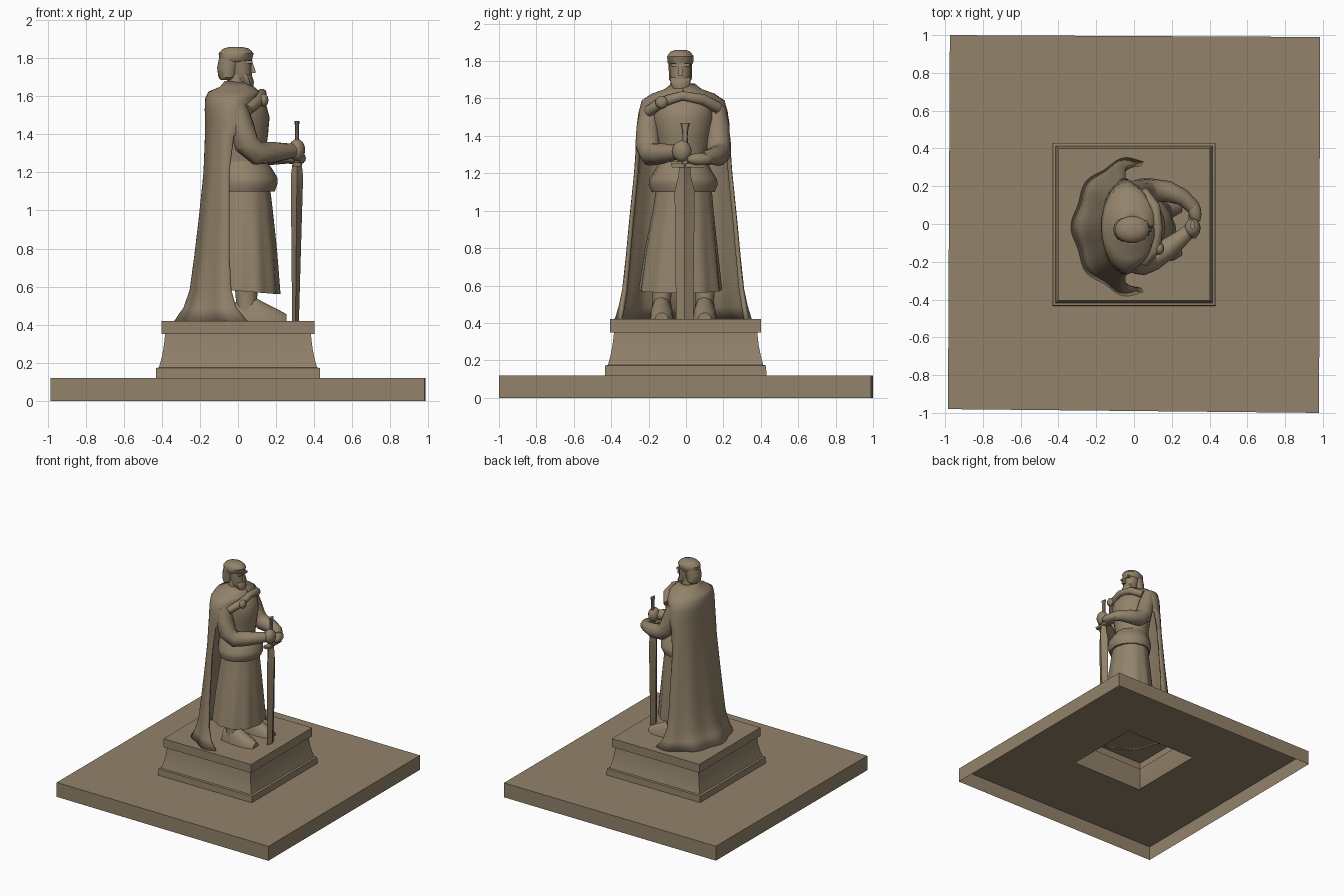
import bpy, bmesh, math
from mathutils import Vector

stone = bpy.data.materials.new("weathered_bronze")
stone.diffuse_color = (0.29, 0.225, 0.145, 1)


def finish(name, bm, angle=40, fix=True):
    if fix:
        bmesh.ops.recalc_face_normals(bm, faces=bm.faces)
    me = bpy.data.meshes.new(name)
    bm.to_mesh(me)
    bm.free()
    ob = bpy.data.objects.new(name, me)
    bpy.context.collection.objects.link(ob)
    me.materials.append(stone)
    bpy.ops.object.select_all(action='DESELECT')
    ob.select_set(True)
    bpy.context.view_layer.objects.active = ob
    bpy.ops.object.shade_smooth_by_angle(angle=math.radians(angle))
    return ob


def skin(name, rings, closed=True, caps=(True, True), angle=40):
    """Bridge equal-length rings of points into a surface."""
    bm = bmesh.new()
    vs = [[bm.verts.new(p) for p in r] for r in rings]
    n = len(vs[0])
    for a, b in zip(vs, vs[1:]):
        for i in range(n if closed else n - 1):
            j = (i + 1) % n
            bm.faces.new((a[i], a[j], b[j], b[i]))
    if caps[0]:
        bm.faces.new(vs[0][::-1])
    if caps[1]:
        bm.faces.new(vs[-1])
    return finish(name, bm, angle)


def body(name, rows, n=24, fold=0, count=9, tilt=0, **kw):
    """Loft of ellipses, rows = (z, cx, cy, rx, ry); folds grow downwards."""
    rings = []
    for k, (z, cx, cy, rx, ry) in enumerate(rows):
        ring = []
        for i in range(n):
            a = 2 * math.pi * i / n
            f = 1 + fold * k / (len(rows) - 1) * math.cos(count * a)
            ring.append((cx + rx * f * math.cos(a), cy + ry * f * math.sin(a),
                         z + tilt * math.cos(a) * k / (len(rows) - 1)))
        rings.append(ring)
    return skin(name, rings, **kw)


def tube(name, pts, radii, n=12):
    pts = [Vector(p) for p in pts]
    rings = []
    for i, (p, r) in enumerate(zip(pts, radii)):
        d = pts[min(i + 1, len(pts) - 1)] - pts[max(i - 1, 0)]
        q = d.to_track_quat('Z', 'Y')
        rings.append([p + q @ Vector((r * math.cos(2 * math.pi * k / n),
                                      r * math.sin(2 * math.pi * k / n), 0)) for k in range(n)])
    return skin(name, rings)


def ball(name, loc, size, rot=0):
    bm = bmesh.new()
    bmesh.ops.create_uvsphere(bm, u_segments=12, v_segments=8, radius=1)
    ob = finish(name, bm)
    ob.location, ob.scale, ob.rotation_euler = loc, size, (0, 0, rot)
    return ob


def square(z, h, hy=None, cx=0.0, cy=0.0):
    hy = hy or h
    return [(cx + x * h, cy + y * hy, z) for x, y in ((-1, -1), (1, -1), (1, 1), (-1, 1))]


# ground slab: open underneath, hole in the top below the pedestal
corners = ((-0.985, -0.98), (0.98, -1.0), (0.985, 0.99), (-0.975, 1.0))
skin("ground_slab", [[(x, y, 0) for x, y in corners], [(x, y, 0.12) for x, y in corners],
                     square(0.12, 0.34)], caps=(False, False))

# pedestal: base course, concave shaft, top plate
skin("pedestal", [square(z, h, cy=-0.002) for z, h in (
    (0.12, 0.33), (0.12, 0.432), (0.172, 0.43), (0.176, 0.415), (0.22, 0.403), (0.28, 0.391),
    (0.35, 0.383), (0.35, 0.403), (0.42, 0.403))], caps=(False, True), angle=25)

# boots and legs
for side, y in (("right", -0.13), ("left", 0.1)):
    body(side + "_leg", [(0.43, 0.05, y, 0.065, 0.055), (0.52, 0.045, y, 0.055, 0.05),
                         (0.75, 0.04, y, 0.07, 0.065)], n=12)
    skin(side + "_shoe", [[(x, y + w * math.cos(t), 0.42 + h * max(0, math.sin(t)))
                           for t in [2 * math.pi * i / 12 for i in range(12)]]
                          for x, w, h in ((-0.03, 0.045, 0.09), (0.06, 0.06, 0.14), (0.13, 0.065, 0.10),
                                          (0.21, 0.062, 0.06), (0.255, 0.035, 0.035))])

# pleated robe skirt
body("robe_skirt", [(1.15, 0.03, -0.01, 0.135, 0.145), (1.0, 0.03, -0.015, 0.152, 0.162),
                    (0.8, 0.03, -0.025, 0.172, 0.192), (0.575, 0.03, -0.03, 0.188, 0.22)],
     n=54, fold=0.03, count=11, tilt=-0.015)

# tunic hem and belt
body("tunic_hem", [(1.27, 0.01, -0.015, 0.13, 0.125), (1.225, 0.02, -0.015, 0.155, 0.145),
                   (1.17, 0.035, -0.015, 0.172, 0.178), (1.14, 0.035, -0.015, 0.17, 0.182),
                   (1.10, 0.03, -0.015, 0.16, 0.165)], n=16, fold=0.02, count=4)

# chest
body("torso", [(1.22, 0.01, -0.015, 0.135, 0.128), (1.3, 0.01, -0.015, 0.135, 0.13),
               (1.4, 0.01, -0.015, 0.148, 0.148), (1.49, 0.01, -0.015, 0.156, 0.165),
               (1.55, 0.0, -0.015, 0.15, 0.165), (1.6, -0.01, -0.015, 0.12, 0.15),
               (1.64, -0.01, -0.02, 0.075, 0.09)])

# cloak: (z, cx, rx, ry, opening half angle measured from the back)
rows = ((1.68, -0.01, 0.06, 0.062, 180), (1.65, -0.005, 0.09, 0.10, 180),
        (1.625, -0.02, 0.135, 0.17, 178), (1.59, -0.03, 0.142, 0.222, 150),
        (1.53, -0.035, 0.14, 0.238, 135), (1.46, -0.035, 0.137, 0.248, 124),
        (1.39, -0.045, 0.128, 0.25, 101), (1.2, -0.05, 0.13, 0.262, 92),
        (0.95, -0.05, 0.155, 0.287, 92), (0.75, -0.05, 0.178, 0.305, 92),
        (0.58, -0.045, 0.205, 0.322, 93), (0.49, -0.03, 0.25, 0.34, 95),
        (0.42, 0.0, 0.325, 0.36, 99))
rings = []
for k, (z, cx, rx, ry, op) in enumerate(rows):
    ring = []
    for i in range(61):
        t = math.radians(op) * (i / 30 - 1)
        f = 1 + 0.03 * max(0, k - 4) / 8 * math.cos(9 * t)
        ring.append((cx - rx * f * math.cos(t), -0.015 - ry * f * math.sin(t), z))
    rings.append(ring)
cloak = skin("cloak", rings, closed=False, caps=(False, False), angle=60)
mod = cloak.modifiers.new("cloth_thickness", 'SOLIDIFY')
mod.thickness, mod.offset = 0.022, -1

# rolled cloak edge across the chest, and its brooch
tube("cloak_roll", [(0.05, -0.2, 1.53), (0.115, -0.13, 1.58), (0.125, -0.02, 1.615),
                    (0.11, 0.09, 1.595), (0.05, 0.17, 1.55)], [0.03, 0.03, 0.026, 0.03, 0.03], 10)
ball("brooch", (0.135, -0.13, 1.58), (0.025, 0.034, 0.034))

# arms bent towards the sword
arm_r = [0.06, 0.066, 0.067, 0.062, 0.056, 0.044, 0.036]
tube("right_arm", [(-0.01, -0.185, 1.54), (0.02, -0.2, 1.44), (0.045, -0.205, 1.35), (0.1, -0.185, 1.3),
                   (0.18, -0.13, 1.305), (0.25, -0.075, 1.31), (0.3, -0.03, 1.315)], arm_r)
tube("left_arm", [(-0.01, 0.155, 1.54), (0.02, 0.168, 1.44), (0.05, 0.175, 1.35), (0.1, 0.178, 1.305),
                  (0.18, 0.172, 1.295), (0.26, 0.14, 1.29), (0.31, 0.09, 1.28)], arm_r)
ball("right_fist", (0.31, -0.022, 1.318), (0.043, 0.052, 0.058))
ball("left_hand", (0.318, 0.075, 1.275), (0.036, 0.072, 0.034), 0.25)

# sword standing point down: (z, half thickness x, half width y)
skin("sword_blade", [[(0.31 - 0.01 * (1.2 - z) + t, -0.007, z), (0.31 - 0.01 * (1.2 - z), -0.007 + w, z),
                      (0.31 - 0.01 * (1.2 - z) - t, -0.007, z), (0.31 - 0.01 * (1.2 - z), -0.007 - w, z)]
                     for z, t, w in ((0.42, 0.018, 0.046), (0.8, 0.025, 0.05), (1.1, 0.031, 0.054),
                                     (1.18, 0.032, 0.035), (1.25, 0.024, 0.028))], angle=20)
skin("sword_guard", [square(z, 0.022, w, 0.31, 0.01) for z, w in ((1.232, 0.085), (1.252, 0.09))])
body("sword_grip", [(1.25, 0.31, -0.005, 0.014, 0.018), (1.4, 0.31, -0.005, 0.011, 0.014),
                    (1.44, 0.31, -0.005, 0.011, 0.018), (1.47, 0.31, -0.005, 0.013, 0.026)], n=8)

# neck, face and beard
body("neck", [(1.58, -0.01, -0.03, 0.065, 0.065), (1.72, 0.0, -0.03, 0.052, 0.05)], n=12)
body("face", [(1.655, 0.035, -0.03, 0.03, 0.03), (1.68, 0.025, -0.03, 0.05, 0.05),
              (1.73, 0.012, -0.03, 0.06, 0.057), (1.8, 0.0, -0.03, 0.072, 0.06)], n=14)
body("beard", [(1.65, 0.06, -0.03, 0.02, 0.035), (1.675, 0.05, -0.03, 0.034, 0.052),
               (1.705, 0.04, -0.03, 0.035, 0.056), (1.72, 0.03, -0.03, 0.03, 0.05)], n=10)
skin("nose", [square(z, d, w, x, -0.03) for z, d, w, x in (
    (1.722, 0.02, 0.013, 0.072), (1.735, 0.02, 0.012, 0.072), (1.785, 0.012, 0.008, 0.062))])
skin("brow", [square(z, 0.02, 0.048, 0.055, -0.03) for z in (1.772, 1.788)])

# bobbed hair with a rolled headband
body("hair", [(1.685, -0.06, -0.03, 0.03, 0.045), (1.7, -0.055, -0.03, 0.048, 0.062),
              (1.75, -0.05, -0.03, 0.06, 0.064), (1.8, -0.03, -0.03, 0.07, 0.064)], n=14)
body("headband", [(1.78, -0.012, -0.03, 0.07, 0.06), (1.79, -0.012, -0.03, 0.085, 0.07),
                  (1.825, -0.01, -0.03, 0.092, 0.073), (1.838, -0.01, -0.03, 0.082, 0.064),
                  (1.852, -0.01, -0.03, 0.065, 0.052), (1.86, -0.01, -0.03, 0.03, 0.026)], n=14)
